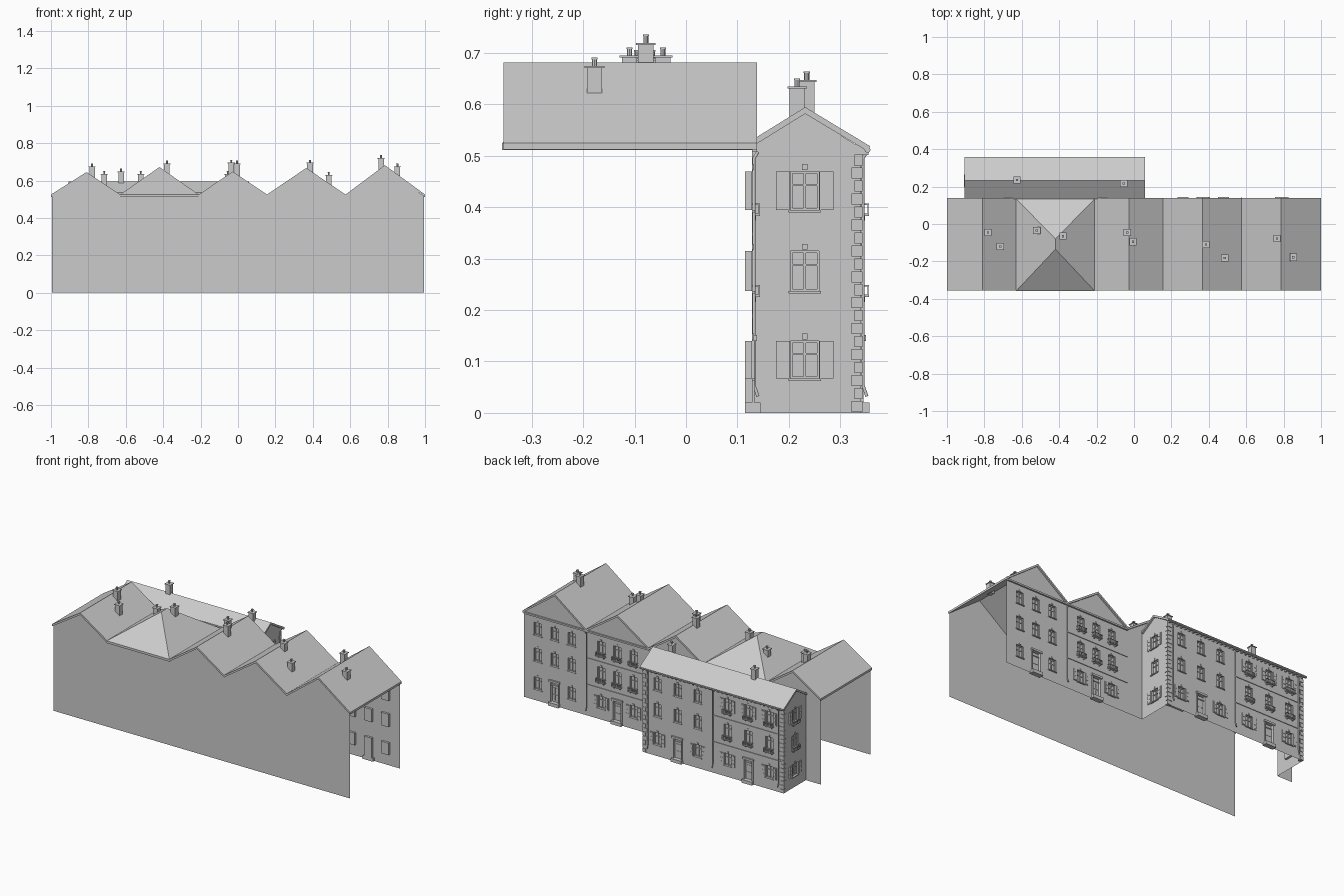
import bpy, bmesh, math
from mathutils import Vector

if "Cube" in bpy.data.objects:
    bpy.data.objects.remove(bpy.data.objects["Cube"])

parts = {}
def bm_of(name):
    return parts.setdefault(name, bmesh.new())

def face(name, pts):
    bm = bm_of(name)
    bm.faces.new([bm.verts.new(p) for p in pts])

# Facade frames: (u along wall, v up, d outward) -> world
Y_ROW, Y_WING, XL, XR = 0.128, 0.34, -0.893, 0.05
def row(u, v, d): return Vector((u, Y_ROW + d, v))
def wing(u, v, d): return Vector((u, Y_WING + d, v))
def east(u, v, d): return Vector((XR + d, u, v))
def west(u, v, d): return Vector((XL - d, u, v))
def world(x, z, y): return Vector((x, y, z))

def box(name, f, u0, u1, v0, v1, d0, d1, front=True):
    c = [[f(u, v, d) for u, v in ((u0, v0), (u1, v0), (u1, v1), (u0, v1))] for d in (d0, d1)]
    face(name, c[0])
    if front:
        face(name, c[1])
    for i in range(4):
        j = (i + 1) % 4
        face(name, (c[0][i], c[0][j], c[1][j], c[1][i]))

def prism(name, pts, b0, b1, fn):
    # Extrude a 2D profile from b0 to b1
    face(name, [fn(p, b0) for p in pts])
    face(name, [fn(p, b1) for p in pts])
    for i in range(len(pts)):
        p, q = pts[i], pts[(i + 1) % len(pts)]
        face(name, (fn(p, b0), fn(q, b0), fn(q, b1), fn(p, b1)))

def wall(name, f, u0, u1, top, holes):
    # Flat wall with rectangular openings
    us = sorted({u0, u1, *[h[0] for h in holes], *[h[1] for h in holes]})
    vs = sorted({0, top, *[h[2] for h in holes], *[h[3] for h in holes]})
    for a, b in zip(us, us[1:]):
        for c, d in zip(vs, vs[1:]):
            m, n = (a + b) / 2, (c + d) / 2
            if not any(h[0] < m < h[1] and h[2] < n < h[3] for h in holes):
                face(name, [f(a, c, 0), f(b, c, 0), f(b, d, 0), f(a, d, 0)])

def window(f, u, v0, h, w, shutters, balcony):
    a, b, t = u - w / 2, u + w / 2, v0 + h
    box("window_recesses", f, a, b, v0, t, -0.013, 0, False)
    n = "window_frames"
    for s in (a, u - 0.002, b - 0.004):
        box(n, f, s, s + 0.004, v0, t, -0.012, -0.007)
    for s in (v0, v0 + h * 0.62, t - 0.004):
        box(n, f, a, b, s, s + 0.004, -0.012, -0.008)
    box("window_sills", f, a - 0.004, b + 0.004, v0 - 0.005, v0, 0, 0.006)
    box("keystones", f, u - 0.005, u + 0.005, t + 0.003, t + 0.014, 0, 0.004)
    if shutters:
        sw = w * 0.48
        for s in (a - sw - 0.001, b + 0.001):
            box("shutters", f, s, s + sw, v0, t, 0, 0.004)
            for k in range(3):
                z = v0 + 0.004 + k * (h - 0.004) / 3
                box("shutters", f, s + 0.004, s + sw - 0.004, z, z + h / 3 - 0.006, 0.004, 0.0055)
    if balcony:
        n = "balconies"
        box(n, f, a - 0.005, b + 0.005, v0 - 0.012, v0 - 0.007, 0, 0.016)
        box(n, f, a - 0.005, b + 0.005, v0 + 0.009, v0 + 0.012, 0.013, 0.016)
        for s in (a + 0.004, b - 0.010):
            box(n, f, s, s + 0.006, v0 - 0.021, v0 - 0.012, 0, 0.008)
        for s in (a - 0.005, b + 0.002):
            box(n, f, s, s + 0.003, v0 + 0.009, v0 + 0.012, 0, 0.016)
        for k in range(9):
            s = a - 0.005 + k * (w + 0.008) / 8
            box(n, f, s, s + 0.002, v0 - 0.007, v0 + 0.009, 0.013, 0.015)

def door(f, u, w=0.05):
    a, b = u - w / 2, u + w / 2
    box("door_recesses", f, a, b, 0.02, 0.14, -0.013, 0, False)
    box("doors", f, a + 0.003, b - 0.003, 0.02, 0.115, -0.012, -0.008)
    for k in (0, 1):
        for z in (0.028, 0.07):
            s = a + 0.007 + k * (w / 2 - 0.005)
            box("doors", f, s, s + w / 2 - 0.009, z, z + 0.036, -0.008, -0.006)
    box("doors", f, a, b, 0.115, 0.12, -0.012, -0.005)
    for s in (a - 0.008, b):
        box("door_surrounds", f, s, s + 0.008, 0.0, 0.14, 0, 0.005)
    box("door_surrounds", f, a - 0.011, b + 0.011, 0.14, 0.152, 0, 0.01)
    box("door_steps", f, a - 0.01, b + 0.01, 0, 0.02, -0.013, 0.017)

LEVELS = ((0.067, 0.073), (0.237, 0.078), (0.395, 0.075))
def hole(u, w, v, h): return (u - w / 2, u + w / 2, v, v + h)

def facade(f, centre, step, shut, balc, w=0.05):
    # Three bays on three floors with a central door; returns openings
    holes = []
    for i, (v, h) in enumerate(LEVELS):
        for k in (-1, 0, 1):
            u = centre + k * step
            if i == 0 and k == 0:
                door(f, u)
                holes.append(hole(u, 0.05, 0.02, 0.12))
            else:
                window(f, u, v, h, w, i in shut, i in balc)
                holes.append(hole(u, w, v, h))
    return holes

# Walls of the row and the projecting wing
row_holes = facade(row, 0.79, 0.113, (), ()) + facade(row, 0.37, 0.108, (0,), (1, 2))
wall("row_back_wall", row, XR, 0.995, 0.515, row_holes)
wall("row_back_wall", row, -0.995, XL, 0.515, [])
wing_holes = facade(wing, -0.182, 0.135, (0,), ()) + facade(wing, -0.657, 0.14, (0, 2), (1, 2))
wall("wing_back_wall", wing, XL, XR, 0.515, wing_holes)
for f in (east, west):
    hs = []
    for i, (v, h) in enumerate(LEVELS):
        window(f, 0.231, v, h, 0.056, i != 1, f is west and i > 0)
        hs.append(hole(0.231, 0.056, v, h))
    wall("wing_side_walls", f, Y_ROW, Y_WING, 0.515, hs)
    face("wing_side_walls", [f(Y_ROW, 0.515, 0), f(Y_WING, 0.515, 0), f(0.232, 0.585, 0), f(Y_ROW, 0.525, 0)])

# String courses and cornices
for v in (0.185, 0.345):
    box("string_courses", row, 0.155, 0.575, v, v + 0.006, 0, 0.004)
    box("string_courses", wing, XL, -0.42, v, v + 0.006, 0, 0.004)
box("cornices", row, 0.155, 0.995, 0.508, 0.518, 0, 0.009)
box("cornices", wing, XL, XR, 0.515, 0.525, -0.01, 0.008)
for k in range(34):
    u = XL + 0.008 + k * 0.028
    box("eave_brackets", wing, u, u + 0.009, 0.502, 0.515, 0, 0.015)

# Quoins on wing corners
for k in range(20):
    long, z = 0.02 + 0.01 * (k % 2), k * 0.0252
    short = 0.05 - long
    box("quoins", world, XR - long, XR + 0.003, z + 0.002, z + 0.0235, Y_WING - short * 0.6, Y_WING + 0.003)
    box("quoins", world, XL - 0.003, XL + long, z + 0.002, z + 0.0235, Y_WING - short * 0.6, Y_WING + 0.003)

# House roofs and gable walls: left, ridge, right, ridge height
VALLEY = 0.525
houses = [(-0.995, -0.81, -0.63, 0.645), (-0.63, -0.42, -0.21, 0.672), (-0.21, -0.028, 0.155, 0.648),
          (0.155, 0.365, 0.575, 0.667), (0.575, 0.785, 0.995, 0.682)]
for i, (x0, xr, x1, zr) in enumerate(houses):
    hip = i == 1
    top = [] if hip else [(xr, zr - 0.01)]
    pts = [(x0, 0), (x1, 0), (x1, 0.515)] + top + [(x0, 0.515)]
    face("row_front_wall", [(x, -0.348, z) for x, z in pts])
    if hip:
        # Hipped roof with a short ridge
        a, b = [[(x0, -0.358, z), (x1, -0.358, z), (x1, 0.135, z), (x0, 0.135, z)] for z in (0.511, VALLEY)]
        r0, r1 = (xr, -0.135, zr), (xr, -0.08, zr)
        face("hipped_roof", a)
        for j in range(4):
            face("hipped_roof", (a[j], a[j - 3], b[j - 3], b[j]))
        for f in ((b[0], b[1], r0), (b[1], b[2], r1, r0), (b[2], b[3], r1), (b[3], b[0], r0, r1)):
            face("hipped_roof", f)
    else:
        ea = 0.005 if i == 0 else 0
        eb = 0.005 if i == 4 else 0
        prof = [(x0 - ea, VALLEY), (xr, zr), (x1 + eb, VALLEY), (x1 + eb, VALLEY - 0.013),
                (xr, zr - 0.013), (x0 - ea, VALLEY - 0.013)]
        prism("gable_roofs", prof, -0.355, 0.138, lambda p, y: (p[0], y, p[1]))
        face("back_gables", [(x0, Y_ROW, 0.515), (x1, Y_ROW, 0.515), (xr, Y_ROW, zr - 0.01)])

# Wing roof and gutter
prism("wing_roof", [(0.135, 0.535), (0.232, 0.595), (0.358, 0.519), (0.355, 0.508), (0.232, 0.582), (0.135, 0.522)],
      -0.905, 0.06, lambda p, x: (x, p[0], p[1]))
prism("gutter", [(0.353 + 0.006 * math.cos(t * math.pi / 4), 0.512 + 0.006 * math.sin(t * math.pi / 4))
                 for t in range(8)], -0.905, 0.06, lambda p, x: (x, p[0], p[1]))

# Downpipes with kicked feet
def downpipe(x, y):
    cu = bpy.data.curves.new("downpipe", 'CURVE')
    cu.dimensions = '3D'
    cu.bevel_depth, cu.bevel_resolution, cu.use_fill_caps = 0.0035, 1, True
    sp = cu.splines.new('POLY')
    path = [(0.012, 0.508), (0.004, 0.495), (0.004, 0.055), (0.012, 0.032)]
    sp.points.add(len(path) - 1)
    for p, (d, z) in zip(sp.points, path):
        p.co = (x, y + d, z, 1)
    bpy.context.collection.objects.link(bpy.data.objects.new("downpipe", cu))
for x in (0.015, -0.42, -0.86):
    downpipe(x, Y_WING)
downpipe(0.575, Y_ROW)

# Chimneys: x, y, height of cap, base
for x, y, z, base in [(-0.78, -0.045, 0.675, 0.6), (-0.715, -0.12, 0.635, 0.56), (-0.625, 0.235, 0.648, 0.57),
                      (-0.52, -0.035, 0.635, 0.56), (-0.38, -0.065, 0.69, 0.62), (-0.055, 0.216, 0.635, 0.56),
                      (-0.036, -0.045, 0.695, 0.61), (-0.005, -0.095, 0.69, 0.61), (0.385, -0.11, 0.695, 0.63),
                      (0.485, -0.182, 0.63, 0.56), (0.765, -0.078, 0.72, 0.64), (0.852, -0.178, 0.675, 0.612)]:
    box("chimneys", world, x - 0.015, x + 0.015, base, z - 0.004, y - 0.015, y + 0.015)
    box("chimney_caps", world, x - 0.019, x + 0.019, z - 0.004, z, y - 0.019, y + 0.019)
    ring = [(x + 0.005 * math.cos(t * math.pi / 4), y + 0.005 * math.sin(t * math.pi / 4)) for t in range(8)]
    prism("chimney_pots", ring, z, z + 0.013, lambda p, h: (p[0], p[1], h))
    box("chimney_pots", world, x - 0.006, x + 0.006, z + 0.013, z + 0.016, y - 0.006, y + 0.006)

# Turn the collected parts into objects
for name, bm in parts.items():
    bmesh.ops.remove_doubles(bm, verts=bm.verts, dist=1e-5)
    bmesh.ops.recalc_face_normals(bm, faces=bm.faces)
    me = bpy.data.meshes.new(name)
    bm.to_mesh(me)
    bm.free()
    bpy.context.collection.objects.link(bpy.data.objects.new(name, me))
